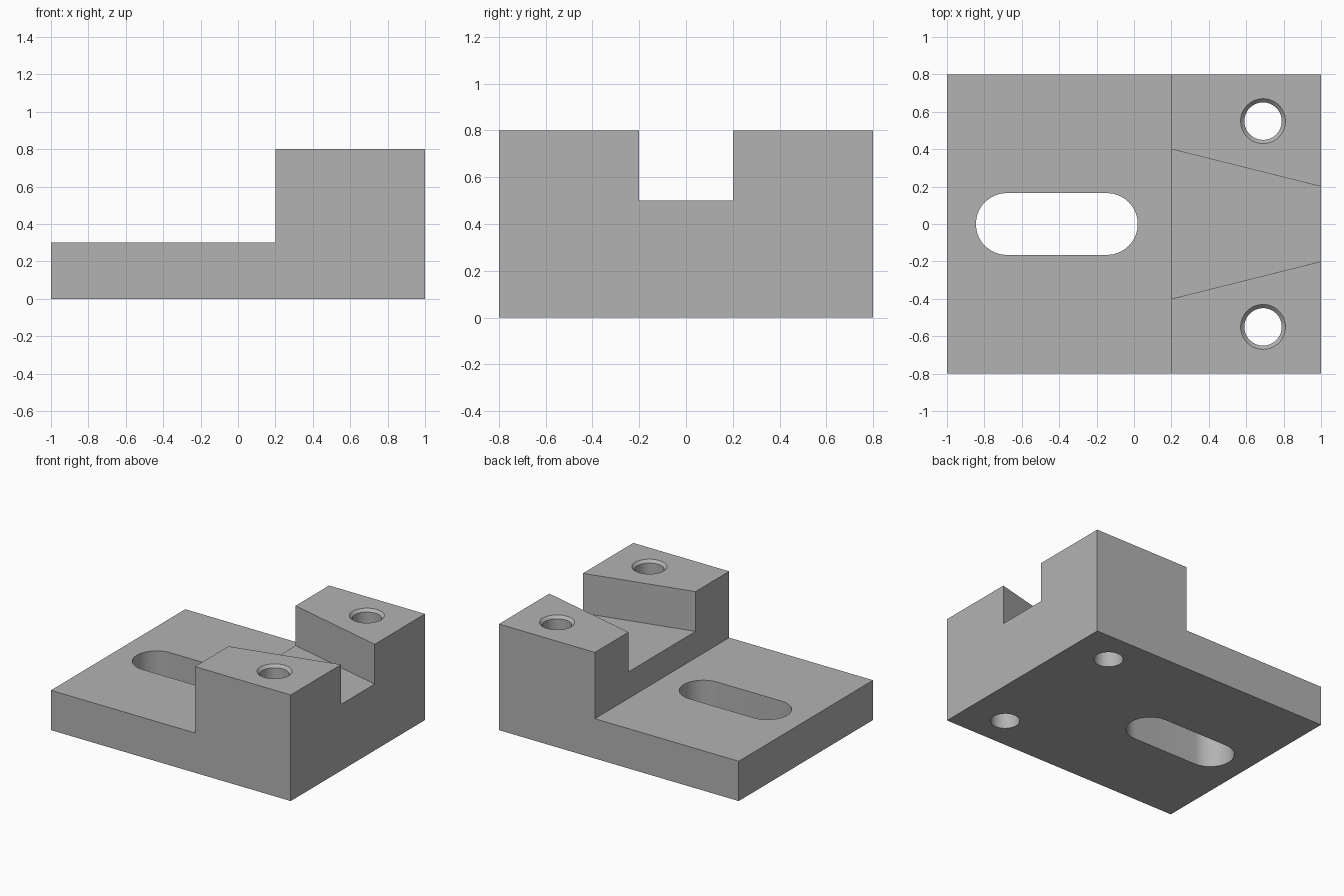
import bpy
import bmesh
from math import pi, cos, sin, radians
from mathutils import Vector

cube = bpy.data.objects.get("Cube")
if cube:
    bpy.data.objects.remove(cube, do_unlink=True)

grey = bpy.data.materials.new("machined grey")
grey.use_nodes = True
grey.diffuse_color = (0.45, 0.45, 0.45, 1)
grey.node_tree.nodes["Principled BSDF"].inputs["Base Color"].default_value = grey.diffuse_color


def loft(name, rings):
    """Closed solid through a stack of matching point rings."""
    bm = bmesh.new()
    loops = [[bm.verts.new(p) for p in ring] for ring in rings]
    n = len(loops[0])
    for a, b in zip(loops, loops[1:]):
        for i in range(n):
            j = (i + 1) % n
            bm.faces.new((a[i], a[j], b[j], b[i]))
    bm.faces.new(loops[0])
    bm.faces.new(loops[-1])
    bmesh.ops.recalc_face_normals(bm, faces=bm.faces)
    mesh = bpy.data.meshes.new(name)
    bm.to_mesh(mesh)
    bm.free()
    mesh.materials.append(grey)
    obj = bpy.data.objects.new(name, mesh)
    bpy.context.collection.objects.link(obj)
    return obj


def prism(name, outline, z0, z1):
    return loft(name, [[(x, y, z) for x, y in outline] for z in (z0, z1)])


def arc(cx, cy, r, start, end, steps):
    angles = [start + (end - start) * i / steps for i in range(steps + 1)]
    return [(cx + r * cos(a), cy + r * sin(a)) for a in angles]


def circle(cx, cy, r, z):
    return [(x, y, z) for x, y in arc(cx, cy, r, 0, 2 * pi, 64)[:-1]]


# Stepped body: thin plate rising to a tall block
profile = [(-1, 0), (1, 0), (1, 0.8), (0.2, 0.8), (0.2, 0.3), (-1, 0.3)]
body = loft("stepped_block", [[(x, y, z) for x, z in profile] for y in (-0.8, 0.8)])

# Tapered channel, continued past both ends of the tall block
channel = [(0, -0.45), (1.2, -0.15), (1.2, 0.15), (0, 0.45)]
cutters = [prism("channel_cutter", channel, 0.5, 1)]

# Rounded slot through the plate
slot = (arc(-0.145, 0, 0.165, -pi / 2, pi / 2, 32)
        + arc(-0.68, 0, 0.165, pi / 2, 3 * pi / 2, 32))
cutters.append(prism("slot_cutter", slot, -0.1, 0.5))

# Chamfered bolt holes through the tall block
bore = [(0.1, -0.1), (0.1, 0.78), (0.12, 0.8), (0.12, 0.9)]
for side in (-1, 1):
    cutters.append(loft("bolt_hole_cutter", [circle(0.69, side * 0.55, r, z) for r, z in bore]))

# Cut the openings and bake them into the body
bpy.ops.object.select_all(action="DESELECT")
bpy.context.view_layer.objects.active = body
body.select_set(True)
for cutter in cutters:
    cutter.hide_render = True
    mod = body.modifiers.new(cutter.name, "BOOLEAN")
    mod.operation = "DIFFERENCE"
    mod.solver = "EXACT"
    mod.object = cutter
    bpy.ops.object.modifier_apply(modifier=mod.name)
    bpy.data.objects.remove(cutter, do_unlink=True)

bpy.ops.object.shade_smooth_by_angle(angle=radians(30))
